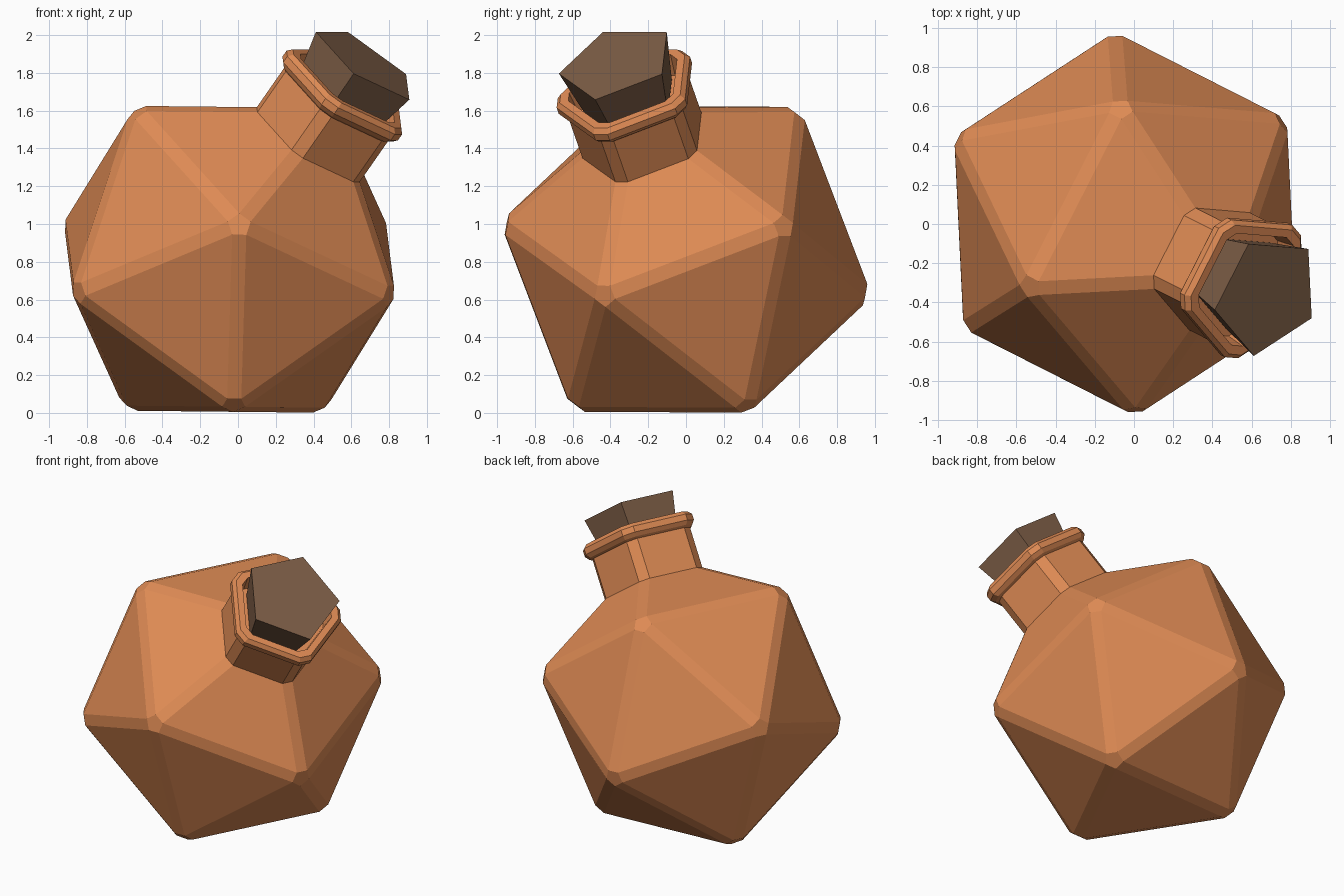
import bpy, bmesh
from math import radians
from mathutils import Matrix, Vector

if "Cube" in bpy.data.objects:
    bpy.data.objects.remove(bpy.data.objects["Cube"])

# Shared placement: neck runs along local +Z, then the whole flask tips onto one face
PLACE = (Matrix.Translation((-0.045, 0, 0.813))
         @ Matrix.Rotation(radians(0.6), 4, 'Y')
         @ Matrix.Rotation(radians(-27), 4, 'Z')
         @ Matrix.Rotation(radians(37.38), 4, 'Y'))


def finish(bm, name, color):
    bmesh.ops.recalc_face_normals(bm, faces=bm.faces[:])
    bm.transform(PLACE)
    mesh = bpy.data.meshes.new(name)
    bm.to_mesh(mesh)
    bm.free()
    mat = bpy.data.materials.new(name + "_material")
    mat.diffuse_color = color
    mat.use_nodes = True
    mat.node_tree.nodes["Principled BSDF"].inputs["Base Color"].default_value = mat.diffuse_color
    mesh.materials.append(mat)
    obj = bpy.data.objects.new(name, mesh)
    bpy.context.collection.objects.link(obj)
    return obj


# Bottle body: icosahedron with chamfered edges, one corner sliced off
bm = bmesh.new()
bmesh.ops.create_icosphere(bm, subdivisions=1, radius=1.0155)
bmesh.ops.bevel(bm, geom=bm.edges[:] + bm.verts[:], offset=0.04,
                offset_type='OFFSET', segments=1, profile=0.5, affect='EDGES')
CUT = 0.787
bmesh.ops.bisect_plane(bm, geom=bm.verts[:] + bm.edges[:] + bm.faces[:],
                       plane_co=(0, 0, CUT), plane_no=(0, 0, 1), clear_outer=True)

# Neck and rim: extrude the cut outline through (height, radius) steps
loop = [e for e in bm.edges if e.is_boundary]
base_r = max(Vector(v.co.xy).length for e in loop for v in e.verts)
radius = base_r
profile = [(1.06, base_r), (1.072, base_r + 0.02), (1.098, base_r + 0.042),
           (1.138, base_r + 0.042), (1.163, base_r + 0.018),
           (1.163, 0.315), (1.03, 0.30)]
for height, r in profile:
    ext = bmesh.ops.extrude_edge_only(bm, edges=loop)["geom"]
    for v in [g for g in ext if isinstance(g, bmesh.types.BMVert)]:
        v.co.xy = v.co.xy * (r / radius)
        v.co.z = height
    loop = [g for g in ext if isinstance(g, bmesh.types.BMEdge) and g.is_boundary]
    radius = r
bmesh.ops.contextual_create(bm, geom=loop)
finish(bm, "bottle", (0.74, 0.26, 0.09, 1))

# Stopper: tapered five-sided plug
bm = bmesh.new()
bmesh.ops.create_cone(bm, cap_ends=True, segments=5, radius1=0.26, radius2=0.322, depth=0.28)
# turn so a corner lies on local +X, in line with the neck corners
corner = max(bm.verts, key=lambda v: v.co.x).co
turn = -corner.xy.angle_signed(Vector((1, 0)))
bm.transform(Matrix.Translation((0, 0, 1.182))
             @ Matrix.Rotation(-Vector((1, 0)).angle_signed(corner.xy) * -1, 4, 'Z')
             if abs((Matrix.Rotation(turn, 2) @ corner.xy).y) > 1e-4
             else Matrix.Translation((0, 0, 1.182)) @ Matrix.Rotation(turn, 4, 'Z'))
finish(bm, "stopper", (0.205, 0.11, 0.061, 1))
